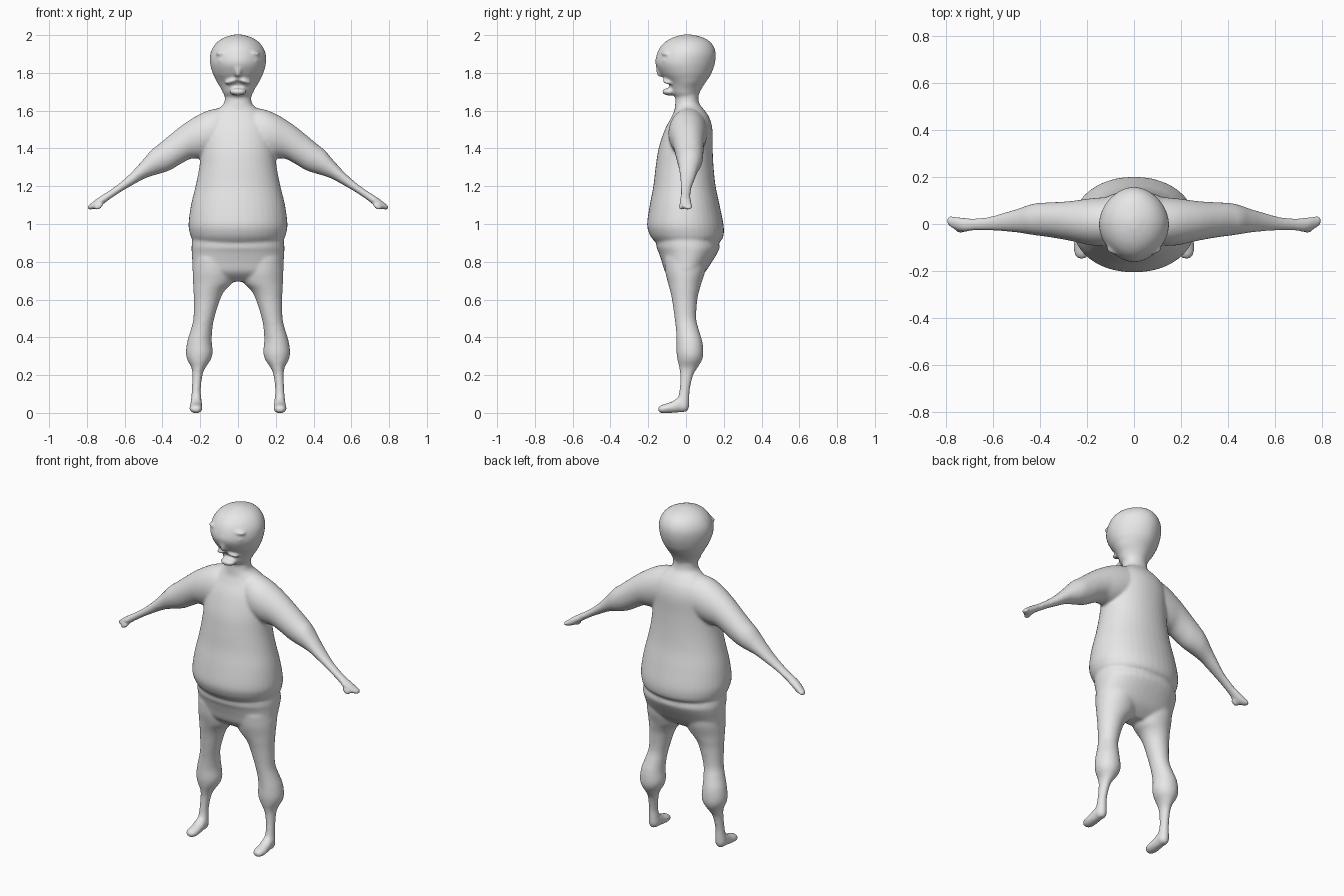
import bpy, bmesh, math
from mathutils import Matrix, Vector

bm = bmesh.new()
SEG = 40


def catmull(p0, p1, p2, p3, t):
    return [0.5 * (2 * b + (c - a) * t + (2 * a - 5 * b + 4 * c - d) * t * t
                   + (3 * b - a - 3 * c + d) * t ** 3)
            for a, b, c, d in zip(p0, p1, p2, p3)]


def loft(sections, place, power=2.0, steps=4):
    """Skin ovals given as (position, low_a, high_a, low_b, high_b)."""
    s = [sections[0]] + list(sections) + [sections[-1]]
    dense = [catmull(*s[i:i + 4], k / steps)
             for i in range(len(s) - 3) for k in range(steps)] + [s[-1]]
    rings = []
    for t, a0, a1, b0, b1 in dense:
        ring = []
        for k in range(SEG):
            ang = 2 * math.pi * k / SEG
            c, q = math.cos(ang), math.sin(ang)
            a = math.copysign(abs(c) ** (2 / power), c) * (a1 - a0) / 2 + (a0 + a1) / 2
            b = math.copysign(abs(q) ** (2 / power), q) * (b1 - b0) / 2 + (b0 + b1) / 2
            ring.append(bm.verts.new(place(t, a, b)))
        rings.append(ring)
    for r, n in zip(rings, rings[1:]):
        for k in range(SEG):
            j = (k + 1) % SEG
            bm.faces.new((r[k], r[j], n[j], n[k]))
    bm.faces.new(rings[0])
    bm.faces.new(rings[-1])


def upright(t, a, b):
    return (a, b, t)


def trunk(rows, power=2.0):
    loft([(z, -w, w, f, k) for z, w, f, k in rows], upright, power)


def blob(loc, size, tilt=0.0):
    m = (Matrix.Translation(Vector(loc)) @ Matrix.Rotation(tilt, 4, 'Y')
         @ Matrix.Diagonal((*size, 1)))
    bmesh.ops.create_uvsphere(bm, u_segments=24, v_segments=16, radius=1, matrix=m)


# shirt and neck: height, half width, front, back
trunk([(0.895, 0.195, -0.13, 0.14), (0.90, 0.222, -0.155, 0.168), (0.92, 0.243, -0.177, 0.192),
       (0.95, 0.255, -0.195, 0.20), (1.0, 0.262, -0.206, 0.198), (1.1, 0.249, -0.192, 0.178),
       (1.2, 0.225, -0.173, 0.157), (1.3, 0.205, -0.161, 0.146), (1.4, 0.195, -0.145, 0.141),
       (1.5, 0.185, -0.112, 0.14), (1.56, 0.16, -0.08, 0.125), (1.60, 0.12, -0.062, 0.10),
       (1.63, 0.08, -0.058, 0.075), (1.66, 0.07, -0.055, 0.066), (1.72, 0.07, -0.05, 0.066)], 2.1)

# trouser seat
trunk([(0.695, 0.12, -0.05, 0.04), (0.72, 0.20, -0.085, 0.075), (0.75, 0.238, -0.112, 0.105),
       (0.80, 0.242, -0.128, 0.138), (0.85, 0.245, -0.145, 0.168), (0.88, 0.246, -0.157, 0.178),
       (0.93, 0.24, -0.155, 0.165)], 2.2)

# head with a slightly wedge-shaped plan
trunk([(1.66, 0.06, -0.045, 0.06), (1.69, 0.078, -0.075, 0.07), (1.72, 0.092, -0.085, 0.085),
       (1.75, 0.111, -0.095, 0.104), (1.775, 0.123, -0.118, 0.122), (1.80, 0.135, -0.138, 0.136),
       (1.85, 0.148, -0.162, 0.153), (1.90, 0.147, -0.154, 0.158), (1.94, 0.13, -0.134, 0.147),
       (1.97, 0.102, -0.102, 0.122), (1.99, 0.066, -0.062, 0.083), (2.003, 0.02, -0.015, 0.03)], 1.85)

# nose ridge, lower lip and chin
blob((0, -0.138, 1.825), (0.018, 0.022, 0.05))
blob((0, -0.09, 1.70), (0.045, 0.037, 0.02))
for side in (-1, 1):
    # upper lip, brow and closed eyelid
    blob((side * 0.03, -0.088, 1.758), (0.042, 0.036, 0.014), side * 0.3)
    blob((side * 0.07, -0.102, 1.905), (0.05, 0.03, 0.012), side * 0.1)
    blob((side * 0.068, -0.104, 1.865), (0.042, 0.028, 0.014))

    # leg: height, inner, outer, front, back
    loft([(z, side * i, side * o, f, k) for z, i, o, f, k in (
        (0.82, 0.02, 0.235, -0.115, 0.11), (0.75, 0.012, 0.24, -0.11, 0.102),
        (0.69, 0.028, 0.238, -0.096, 0.083), (0.65, 0.068, 0.236, -0.085, 0.071),
        (0.60, 0.095, 0.234, -0.074, 0.06), (0.50, 0.126, 0.236, -0.06, 0.054),
        (0.44, 0.136, 0.25, -0.053, 0.068), (0.38, 0.139, 0.268, -0.05, 0.086),
        (0.32, 0.134, 0.276, -0.05, 0.092), (0.28, 0.145, 0.268, -0.045, 0.085),
        (0.24, 0.172, 0.247, -0.036, 0.062), (0.20, 0.188, 0.242, -0.031, 0.038),
        (0.12, 0.197, 0.245, -0.034, 0.02), (0.07, 0.193, 0.249, -0.045, 0.018),
        (0.03, 0.191, 0.252, -0.05, 0.016), (0.008, 0.203, 0.24, -0.035, 0.005))], upright)

    # foot, running forward
    loft([(y, side * i, side * o, lo, hi) for y, i, o, lo, hi in (
        (0.012, 0.208, 0.235, 0.015, 0.05), (0.0, 0.194, 0.249, 0.006, 0.08),
        (-0.04, 0.19, 0.253, 0.002, 0.082), (-0.07, 0.189, 0.255, 0.0, 0.062),
        (-0.11, 0.188, 0.257, -0.002, 0.048), (-0.135, 0.195, 0.25, 0.0, 0.04),
        (-0.148, 0.21, 0.236, 0.01, 0.028))], lambda t, a, b: (a, t, b))

    # arm and hand, running outward: distance, front, back, bottom, top
    loft([(0.03, -0.06, 0.10, 1.40, 1.605), (0.10, -0.085, 0.113, 1.37, 1.612),
          (0.15, -0.093, 0.112, 1.355, 1.603), (0.20, -0.088, 0.107, 1.348, 1.583),
          (0.25, -0.076, 0.10, 1.345, 1.554), (0.30, -0.066, 0.095, 1.32, 1.52),
          (0.36, -0.056, 0.092, 1.285, 1.472), (0.42, -0.048, 0.088, 1.265, 1.422),
          (0.46, -0.042, 0.077, 1.253, 1.39), (0.50, -0.036, 0.063, 1.238, 1.343),
          (0.56, -0.031, 0.046, 1.205, 1.277), (0.62, -0.028, 0.03, 1.17, 1.222),
          (0.68, -0.028, 0.024, 1.13, 1.178), (0.72, -0.033, 0.026, 1.10, 1.152),
          (0.75, -0.028, 0.03, 1.082, 1.132), (0.78, -0.014, 0.033, 1.076, 1.108),
          (0.797, 0.0, 0.03, 1.077, 1.096)],
         lambda t, a, b, s=side: (s * t, a, b))
    # thumb
    blob((side * 0.738, -0.024, 1.092), (0.026, 0.016, 0.014), side * 0.5)

bmesh.ops.recalc_face_normals(bm, faces=bm.faces)
mesh = bpy.data.meshes.new("body")
bm.to_mesh(mesh)
bm.free()
body = bpy.data.objects.new("body", mesh)
bpy.context.collection.objects.link(body)

# one grey for the whole figure
grey = bpy.data.materials.new("light grey")
grey.diffuse_color = (0.8, 0.8, 0.8, 1)
mesh.materials.append(grey)

# fuse the parts into one soft skin
skin = body.modifiers.new("fuse", 'REMESH')
skin.mode = 'VOXEL'
skin.voxel_size = 0.008
skin.use_smooth_shade = True
soft = body.modifiers.new("soften", 'SMOOTH')
soft.factor = 0.5
soft.iterations = 7
